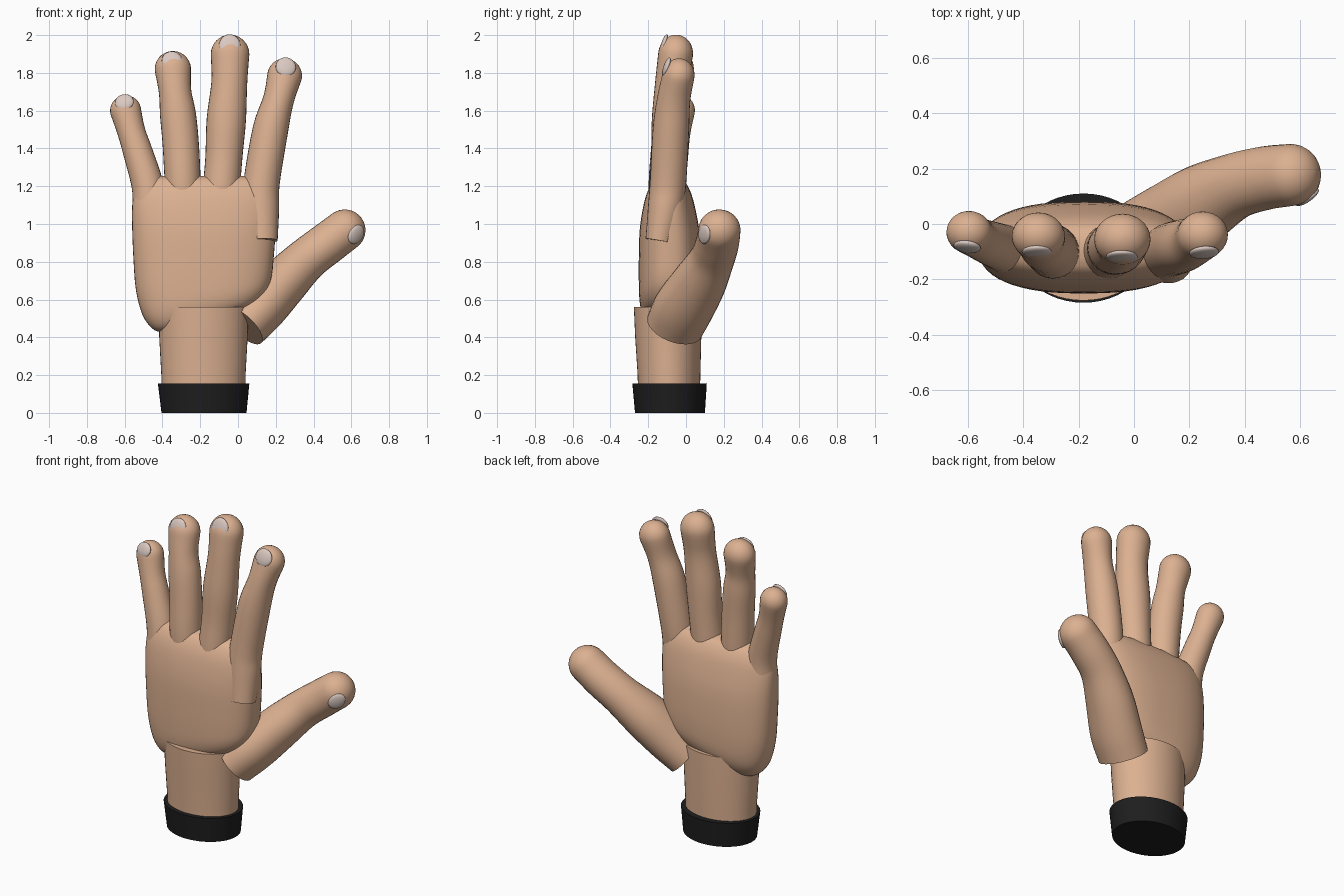
import bpy, bmesh, math
from mathutils import Vector, Matrix


def material(name, rgb):
    m = bpy.data.materials.new(name)
    m.diffuse_color = (*rgb, 1)
    return m


SKIN = material("skin", (0.72, 0.44, 0.285))
NAIL = material("nail", (0.70, 0.58, 0.53))
CUFF = material("black_cuff", (0.013, 0.013, 0.013))


def finish(name, bm, mat, angle=50):
    bmesh.ops.recalc_face_normals(bm, faces=bm.faces)
    me = bpy.data.meshes.new(name)
    bm.to_mesh(me)
    bm.free()
    me.materials.append(mat)
    ob = bpy.data.objects.new(name, me)
    bpy.context.collection.objects.link(ob)
    bpy.ops.object.select_all(action='DESELECT')
    ob.select_set(True)
    bpy.context.view_layer.objects.active = ob
    bpy.ops.object.shade_smooth_by_angle(angle=math.radians(angle))
    return ob


def loft(name, rings, mat, angle=50):
    """Skin a list of closed rings and cap both ends."""
    bm = bmesh.new()
    loops = [[bm.verts.new(p) for p in r] for r in rings]
    n = len(loops[0])
    for a, b in zip(loops, loops[1:]):
        for i in range(n):
            bm.faces.new((a[i], a[(i + 1) % n], b[(i + 1) % n], b[i]))
    bm.faces.new(loops[0])
    bm.faces.new(loops[-1])
    return finish(name, bm, mat, angle)


def spline(rows, steps):
    """Catmull-Rom interpolation through rows of numbers."""
    rows = [Vector(r) for r in rows]
    pts = [rows[0] * 2 - rows[1]] + rows + [rows[-1] * 2 - rows[-2]]
    out = []
    for a, b, c, d in zip(pts, pts[1:], pts[2:], pts[3:]):
        for k in range(steps):
            t = k / steps
            out.append(0.5 * (2 * b + (c - a) * t + (2 * a - 5 * b + 4 * c - d) * t * t
                              + (3 * b - a - 3 * c + d) * t ** 3))
    return out + [rows[-1]]


def finger(name, rows, n=28):
    """Tube along rows of (x, y, z, half width, half depth) with a round tip."""
    path = spline(rows, 5)
    rings = []

    def ring(c, t, ru, rv):
        u = Vector((0, 1, 0)).cross(t).normalized()
        v = t.cross(u)
        rings.append([c + u * ru * math.cos(2 * math.pi * i / n)
                      + v * rv * math.sin(2 * math.pi * i / n) for i in range(n)])

    for i, p in enumerate(path):
        a, b = path[max(i - 1, 0)], path[min(i + 1, len(path) - 1)]
        t = (Vector(b[:3]) - Vector(a[:3])).normalized()
        ring(Vector(p[:3]), t, p[3], p[4])
    c, ru, rv = Vector(p[:3]), p[3], p[4]
    for k in range(1, 9):
        f = math.radians(11 * k)
        ring(c + t * ru * math.sin(f), t, ru * math.cos(f), rv * math.cos(f))
    return loft(name, rings, SKIN)


def ellipse(cx, cy, z, rx, ry, n=48, power=2.0, slope=0.0):
    pts = []
    for i in range(n):
        c, s = math.cos(2 * math.pi * i / n), math.sin(2 * math.pi * i / n)
        x = rx * math.copysign(abs(c) ** (2 / power), c)
        y = ry * math.copysign(abs(s) ** (2 / power), s)
        pts.append(Vector((cx + x, cy + y, z + slope * x)))
    return pts


def nail(name, loc, normal, up, w, h, d=0.016):
    """Flattened ellipsoid facing along normal."""
    bm = bmesh.new()
    bmesh.ops.create_uvsphere(bm, u_segments=24, v_segments=12, radius=1)
    nrm = Vector(normal).normalized()
    side = Vector(up).cross(nrm).normalized()
    top = nrm.cross(side)
    rot = Matrix((side, top, nrm)).transposed().to_4x4()
    bm.transform(Matrix.Translation(loc) @ rot @ Matrix.Diagonal((w, h, d, 1)))
    finish(name, bm, NAIL, 60)


# Cuff and wrist
loft("cuff", [ellipse(-0.18, -0.085, 0, 0.225, 0.185),
              ellipse(-0.182, -0.087, 0.155, 0.242, 0.197)], CUFF)
loft("wrist", [ellipse(-0.183, -0.09, 0.1, 0.222, 0.164),
               ellipse(-0.183, -0.09, 0.2, 0.223, 0.166),
               ellipse(-0.183, -0.094, 0.4, 0.234, 0.175),
               ellipse(-0.183, -0.097, 0.56, 0.238, 0.179)], SKIN)

# Palm: sections of z, x0, x1, y0, y1, slope
palm = [(0.490, -0.36, 0.04, -0.15, -0.02, 0.28),
        (0.497, -0.41, 0.08, -0.19, 0.01, 0.28),
        (0.525, -0.455, 0.12, -0.225, 0.04, 0.27),
        (0.59, -0.505, 0.16, -0.245, 0.07, 0.22),
        (0.69, -0.54, 0.18, -0.25, 0.08, 0.12),
        (0.82, -0.553, 0.19, -0.25, 0.08, 0.04),
        (0.97, -0.56, 0.20, -0.245, 0.07, 0.0),
        (1.10, -0.56, 0.205, -0.225, 0.045, 0.0),
        (1.18, -0.545, 0.19, -0.20, 0.02, 0.0),
        (1.235, -0.50, 0.14, -0.165, -0.015, 0.0),
        (1.255, -0.43, 0.06, -0.12, -0.06, 0.0)]
loft("palm", [ellipse((p[1] + p[2]) / 2, (p[3] + p[4]) / 2, p[0], (p[2] - p[1]) / 2,
                      (p[4] - p[3]) / 2, 56, 2.5, p[5]) for p in spline(palm, 3)], SKIN, 60)

# Fingers
finger("index_finger", [(0.125, -0.14, 0.91, 0.085, 0.075),
                        (0.12, -0.11, 1.08, 0.098, 0.092),
                        (0.125, -0.095, 1.22, 0.096, 0.096),
                        (0.172, -0.08, 1.5, 0.094, 0.096),
                        (0.215, -0.065, 1.66, 0.082, 0.088),
                        (0.247, -0.04, 1.785, 0.092, 0.085)])
finger("middle_finger", [(-0.095, -0.10, 0.98, 0.09, 0.085),
                         (-0.09, -0.10, 1.15, 0.098, 0.098),
                         (-0.075, -0.09, 1.35, 0.098, 0.095),
                         (-0.062, -0.085, 1.55, 0.104, 0.096),
                         (-0.046, -0.075, 1.75, 0.095, 0.088),
                         (-0.042, -0.055, 1.90, 0.102, 0.092)])
finger("ring_finger", [(-0.285, -0.10, 0.98, 0.09, 0.085),
                       (-0.292, -0.10, 1.2, 0.095, 0.098),
                       (-0.303, -0.09, 1.42, 0.096, 0.093),
                       (-0.318, -0.08, 1.58, 0.095, 0.09),
                       (-0.333, -0.07, 1.7, 0.086, 0.083),
                       (-0.345, -0.045, 1.82, 0.096, 0.086)])
finger("little_finger", [(-0.465, -0.09, 0.84, 0.085, 0.08),
                         (-0.468, -0.09, 1.05, 0.09, 0.09),
                         (-0.478, -0.085, 1.2, 0.085, 0.085),
                         (-0.53, -0.065, 1.38, 0.078, 0.078),
                         (-0.565, -0.05, 1.49, 0.074, 0.074),
                         (-0.595, -0.03, 1.60, 0.082, 0.077)])
finger("thumb", [(0.03, -0.06, 0.46, 0.13, 0.155),
                 (0.125, -0.01, 0.56, 0.135, 0.16),
                 (0.24, 0.07, 0.69, 0.13, 0.145),
                 (0.36, 0.135, 0.81, 0.115, 0.12),
                 (0.47, 0.165, 0.895, 0.112, 0.115),
                 (0.565, 0.177, 0.967, 0.11, 0.112)])

# Nails
nail("little_nail", (-0.602, -0.082, 1.645), (-0.15, -1, 0.4), (-0.2, 0, 1), 0.05, 0.045)
nail("ring_nail", (-0.35, -0.1, 1.865), (0, -1, 0.35), (0, 0, 1), 0.054, 0.052)
nail("middle_nail", (-0.044, -0.118, 1.945), (0, -1, 0.3), (0, 0, 1), 0.057, 0.062)
nail("index_nail", (0.253, -0.103, 1.832), (0.08, -1, 0.35), (0.2, 0, 1), 0.054, 0.053)
nail("thumb_nail", (0.625, 0.097, 0.945), (0.6, -0.8, -0.15), (0.6, 0.3, 0.7), 0.045, 0.056)
